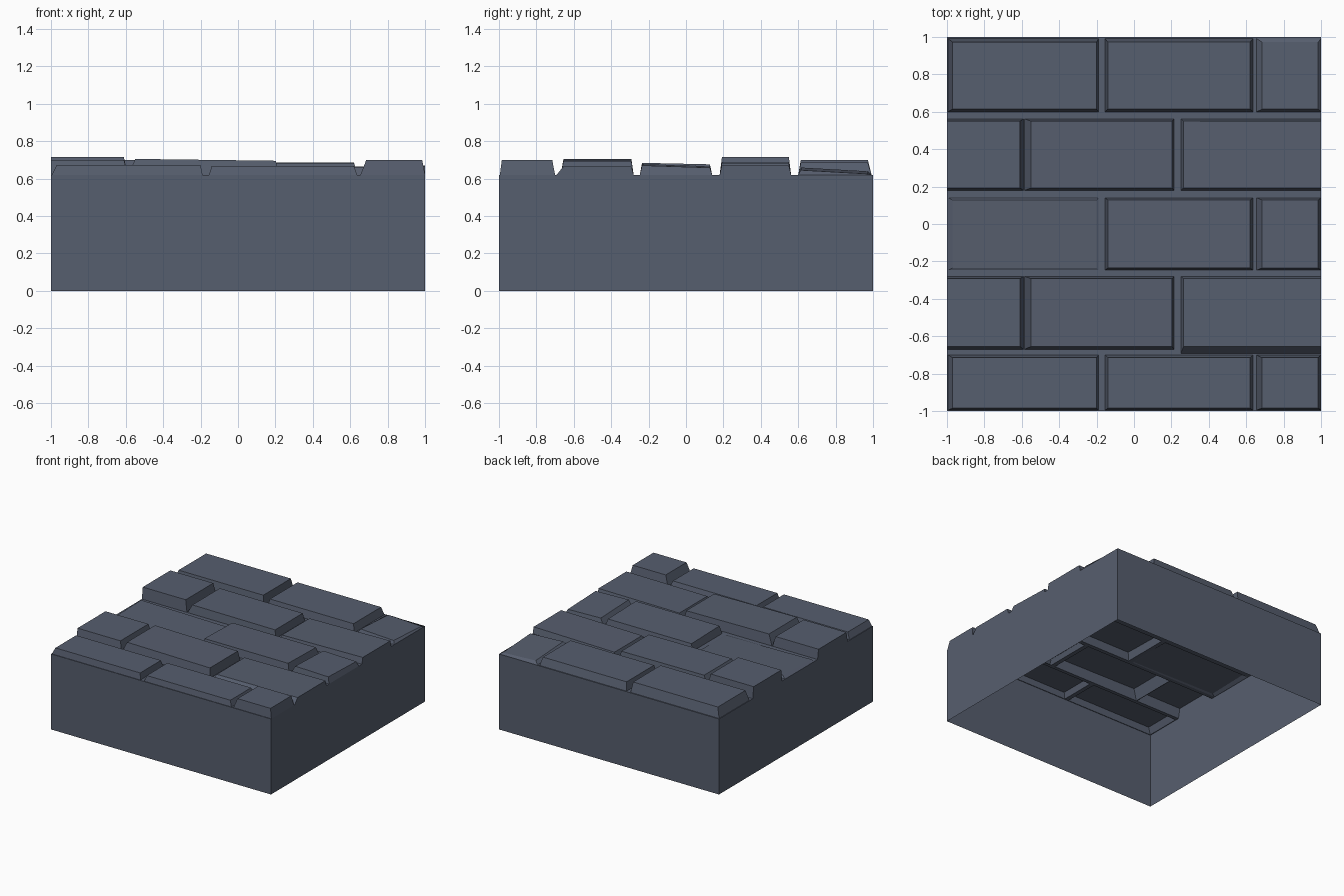
import bpy, bmesh

if "Cube" in bpy.data.objects:
    bpy.data.objects.remove(bpy.data.objects["Cube"])

stone = bpy.data.materials.new("slate_grey")
stone.diffuse_color = (0.094, 0.112, 0.156, 1)
stone.use_nodes = True
stone.node_tree.nodes["Principled BSDF"].inputs["Base Color"].default_value = stone.diffuse_color

BASE = 0.62  # mortar level


def make_object(name, quads):
    bm = bmesh.new()
    for q in quads:
        bm.faces.new([bm.verts.new(p) for p in q])
    bmesh.ops.remove_doubles(bm, verts=bm.verts, dist=0.0005)
    me = bpy.data.meshes.new(name)
    bm.to_mesh(me)
    bm.free()
    me.materials.append(stone)
    ob = bpy.data.objects.new(name, me)
    bpy.context.collection.objects.link(ob)


def ring(x0, x1, y0, y1, zs):
    return [(x, y, z) for (x, y), z in zip([(x0, y0), (x1, y0), (x1, y1), (x0, y1)], zs)]


def sides(low, high):
    return [(low[i], low[(i + 1) % 4], high[(i + 1) % 4], high[i]) for i in range(4)]


def flat(x0, x1, y0, y1):
    return ring(x0, x1, y0, y1, [BASE] * 4)


# Columns: base x0, x1 and top x0, x1 for the two alternating courses
course_a = [(-0.995, -0.19, -0.97, -0.20), (-0.155, 0.637, -0.14, 0.62), (0.655, 1.0, 0.685, 0.985)]
course_b = [(-1.0, -0.59, -1.0, -0.61), (-0.585, 0.215, -0.55, 0.203), (0.25, 1.0, 0.265, 1.0)]

# Rows from front to back: base y0, y1, top y0, y1, columns,
# then for each stone the centre height, tilt along x, tilt along y
rows = [
    (-0.995, -0.70, -0.985, -0.715, course_a, [(0.672, 0, 0), (0.667, 0, 0), (0.698, 0, 0)]),
    (-0.67, -0.28, -0.655, -0.292, course_b, [(0.70, 0, 0), (0.70, -0.005, 0), (0.662, 0.003, 0)]),
    (-0.247, 0.14, -0.235, 0.128, course_a, [(0.63, -0.006, 0.004), (0.68, 0, -0.004), (0.668, -0.004, -0.006)]),
    (0.18, 0.562, 0.192, 0.55, course_b, [(0.714, 0, 0), (0.686, -0.002, 0), (0.665, 0.006, 0)]),
    (0.60, 0.992, 0.614, 0.972, course_a, [(0.70, 0, 0), (0.685, 0, 0), (0.642, -0.007, -0.01)]),
]

# Open-bottomed block walls
make_object("block_walls", sides(ring(-1, 1, -1, 1, [0] * 4), flat(-1, 1, -1, 1)))

# Paving stones, open underneath, with mortar strips around them
mortar, last_y = [], -1.0
for r, (y0, y1, ty0, ty1, cols, heights) in enumerate(rows):
    if r == 1:  # the front right stone of this course has a long sloping front
        front = [y0, y0, y0 - 0.022]
    else:
        front = [y0] * 3
    mortar.append(flat(-1, 1, last_y, y0))
    last_x = -1.0
    for c, ((x0, x1, tx0, tx1), (z, ax, ay)) in enumerate(zip(cols, heights)):
        low = flat(x0, x1, front[c], y1)
        high = ring(tx0, tx1, ty0, ty1, [z - ax - ay, z + ax - ay, z + ax + ay, z - ax + ay])
        make_object(f"paving_stone_{r + 1}_{c + 1}", sides(low, high) + [high])
        if x0 - last_x > 0.001:
            mortar.append(flat(last_x, x0, y0, y1))
        last_x = x1
    last_y = y1
mortar.append(flat(-1, 1, last_y, 1))
make_object("mortar_bed", mortar)
